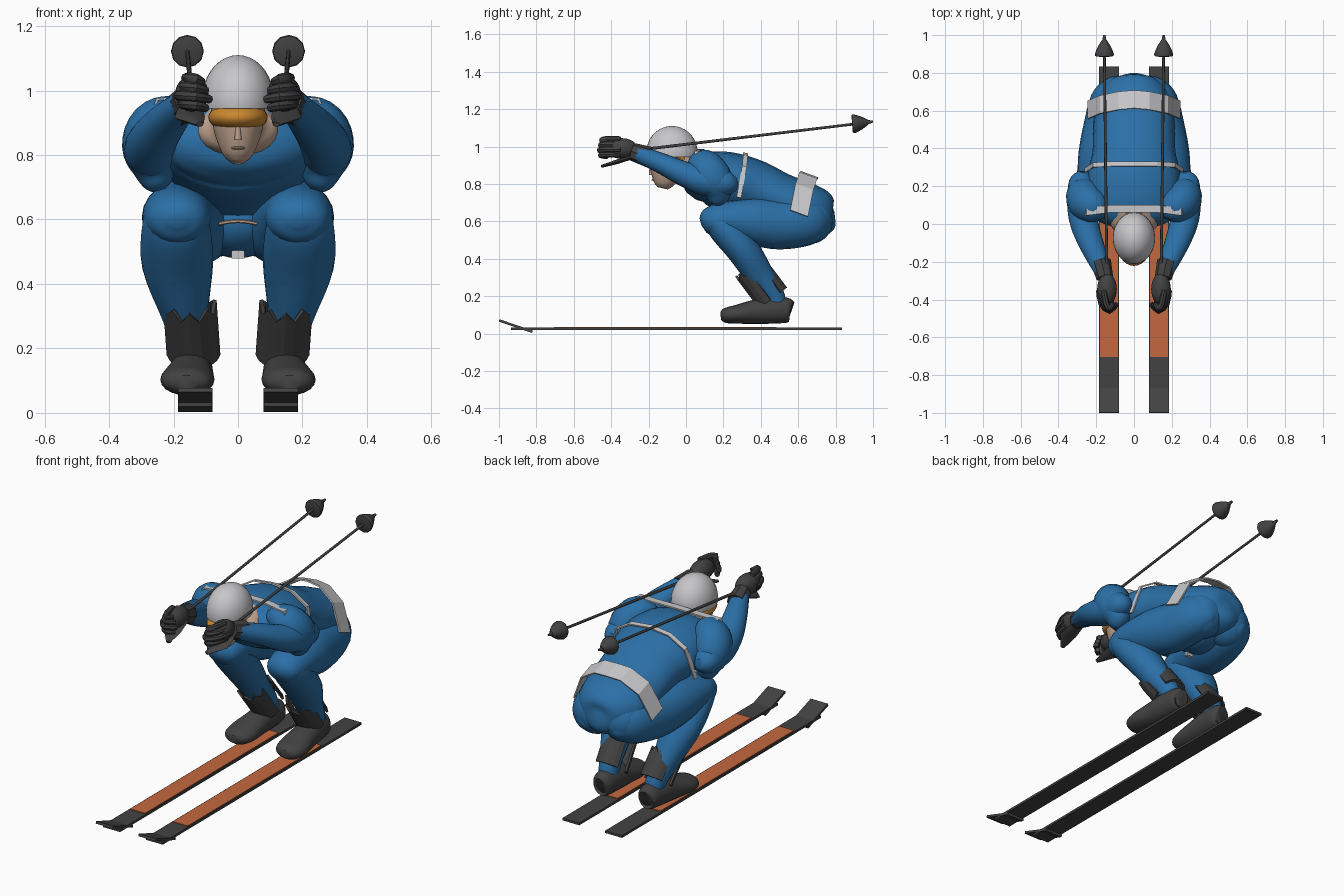
import bpy, bmesh, math
from mathutils import Vector, Matrix

if "Cube" in bpy.data.objects:
    bpy.data.objects.remove(bpy.data.objects["Cube"])


def material(name, *rgb):
    m = bpy.data.materials.new(name)
    m.use_nodes = True
    color = (*rgb, 1)
    m.diffuse_color = color
    m.node_tree.nodes["Principled BSDF"].inputs["Base Color"].default_value = color
    return m


BLUE = material("suit blue", .024, .162, .39)
DARK = material("dark grey", .055, .055, .055)
ORANGE = material("deck orange", .55, .14, .05)
AMBER = material("goggle amber", .6, .25, .03)
PALE = material("pale grey", .57, .57, .59)
SKIN = material("skin", .52, .36, .27)


def finish(name, bm, mat, smooth=True):
    bmesh.ops.recalc_face_normals(bm, faces=bm.faces)
    mesh = bpy.data.meshes.new(name)
    bm.to_mesh(mesh)
    bm.free()
    mesh.materials.append(mat)
    ob = bpy.data.objects.new(name, mesh)
    bpy.context.collection.objects.link(ob)
    if smooth:
        bpy.ops.object.select_all(action="DESELECT")
        ob.select_set(True)
        bpy.context.view_layer.objects.active = ob
        bpy.ops.object.shade_smooth_by_angle(angle=math.radians(40))
    return ob


def spline(rows, steps):
    """Smooth interpolation through rows of x, y, z, half width, half depth."""
    out = []
    for i in range(len(rows) - 1):
        a, b = rows[max(i - 1, 0)], rows[i]
        c, d = rows[i + 1], rows[min(i + 2, len(rows) - 1)]
        for k in range(steps):
            t = k / steps
            out.append([q + t * ((r - p) + t * ((2*p - 5*q + 4*r - s) + t * (3*(q - r) + s - p))) / 2
                        for p, q, r, s in zip(a, b, c, d)])
    return out + [rows[-1]]


def loft(name, rows, mat, side=1, axis="X", steps=4, sides=20):
    """Elliptical rings swept along a path, mirrored when side is -1."""
    ref = Vector((axis == "X", axis == "Y", axis == "Z"))
    rows = spline([(r[0] * side, *r[1:]) for r in rows], steps)
    pts = [Vector(r[:3]) for r in rows]
    bm = bmesh.new()
    rings = []
    for i, r in enumerate(rows):
        t = (pts[min(i + 1, len(pts) - 1)] - pts[max(i - 1, 0)]).normalized()
        u = (ref - t * ref.dot(t)).normalized()
        v = t.cross(u)
        angles = [math.tau * k / sides for k in range(sides)]
        rings.append([bm.verts.new(pts[i] + u * r[3] * math.cos(a) + v * r[4] * math.sin(a))
                      for a in angles])
    for a, b in zip(rings, rings[1:]):
        for k in range(sides):
            n = (k + 1) % sides
            bm.faces.new((a[k], a[n], b[n], b[k]))
    bm.faces.new(rings[0])
    bm.faces.new(rings[-1])
    return finish(name, bm, mat)


def rod(name, start, end, r1, r2, mat, sides=12):
    start, end = Vector(start), Vector(end)
    d = end - start
    place = Matrix.Translation((start + end) / 2) @ d.to_track_quat("Z", "Y").to_matrix().to_4x4()
    bm = bmesh.new()
    bmesh.ops.create_cone(bm, cap_ends=True, segments=sides, radius1=r1, radius2=r2,
                          depth=d.length, matrix=place)
    return finish(name, bm, mat)


def ball(name, center, radii, mat, floor=None):
    bm = bmesh.new()
    bmesh.ops.create_uvsphere(bm, u_segments=28, v_segments=18, radius=1,
                              matrix=Matrix.Translation(center) @ Matrix.Diagonal((*radii, 1)))
    if floor is not None:
        bmesh.ops.bisect_plane(bm, geom=bm.verts[:] + bm.edges[:] + bm.faces[:],
                               plane_co=(0, 0, floor), plane_no=(0, 0, -1), clear_outer=True)
        bmesh.ops.holes_fill(bm, edges=[e for e in bm.edges if e.is_boundary])
    return finish(name, bm, mat)


def box(name, center, size, mat, tilt=0):
    bm = bmesh.new()
    place = Matrix.Translation(center) @ Matrix.Rotation(tilt, 4, "X") @ Matrix.Diagonal((*size, 1))
    bmesh.ops.create_cube(bm, size=1, matrix=place)
    return finish(name, bm, mat, smooth=False)


def sheet(name, pairs, mat, thickness):
    """Thin band of quads between pairs of points."""
    bm = bmesh.new()
    cols = [(bm.verts.new(p), bm.verts.new(q)) for p, q in pairs]
    for a, b in zip(cols, cols[1:]):
        bm.faces.new((a[0], b[0], b[1], a[1]))
    mod = finish(name, bm, mat, smooth=False).modifiers.new("thickness", "SOLIDIFY")
    mod.thickness = thickness
    mod.offset = 0


def strap(name, half, width):
    """Symmetrical band over the back; half runs from the middle outward."""
    line = [(-x, y, z) for x, y, z in half[:0:-1]] + half
    sheet(name, [(p, Vector(p) + Vector(width)) for p in line], PALE, .008)


def guard(name, side, middle, spread, count, reach):
    """Jagged-topped panel wrapped around the shin."""
    low, high = Vector((.138 * side, .465, .19)), Vector((.15 * side, .338, .36))
    t = (high - low).normalized()
    u = Vector((1, 0, 0))
    v = t.cross(u)
    pairs = []
    for k in range(count + 1):
        a = math.radians(middle + spread * (2 * k / count - 1))
        out = u * math.cos(a) * .079 + v * math.sin(a) * .088
        pairs.append((low + out, low.lerp(high, reach * (.84 if k % 2 else 1)) + out))
    sheet(name, pairs, DARK, .012)


# Torso, from seat to collar
loft("torso", [(0, .797, .62, .02, .03), (0, .775, .62, .1, .09), (0, .72, .635, .165, .13),
               (0, .63, .665, .205, .145), (0, .5, .72, .215, .14), (0, .38, .77, .22, .152),
               (0, .28, .8, .243, .158), (0, .19, .82, .245, .155), (0, .1, .832, .24, .138),
               (0, .035, .82, .21, .11), (0, -.003, .81, .14, .065),
               (0, -.015, .808, .04, .02)], BLUE)
ball("pelvis", (0, .55, .6), (.14, .17, .12), BLUE)
loft("waist_gap", [(-.11, .36, .575, .006, .006), (0, .335, .595, .006, .006),
                   (.11, .36, .575, .006, .006)], SKIN, axis="Z", sides=6)
box("buckle", (0, .455, .492), (.04, .02, .025), PALE)

# Neck, face, goggles and helmet
loft("neck", [(0, -.1, .9, .06, .06), (0, -.05, .885, .085, .07), (0, -.01, .872, .122, .075),
              (0, .07, .88, .14, .088)], SKIN)
loft("face", [(0, -.125, .777, .02, .028), (0, -.12, .8, .046, .053), (0, -.11, .85, .067, .08),
              (0, -.1, .9, .08, .098), (0, -.09, .95, .085, .1)], SKIN)
rod("nose", (0, -.188, .848), (0, -.188, .89), .011, .007, SKIN)
ball("lips", (0, -.163, .822), (.024, .022, .006), SKIN)
ball("goggles", (0, -.1, .917), (.092, .122, .047), AMBER)
ball("helmet", (0, -.075, .97), (.112, .137, .14), PALE, floor=.944)

# Reflective straps
strap("hip_band", [(0, .612, .866), (.08, .605, .86), (.178, .585, .8), (.243, .557, .66)],
      (0, .095, -.035))
strap("back_strap", [(0, .305, .965), (.12, .305, .952), (.215, .3, .895), (.258, .27, .73)],
      (0, .025, -.005))
strap("shoulder_strap", [(0, .06, .982), (.13, .06, .98), (.25, .045, .973), (.272, .045, .92)],
      (0, .04, 0))

for side, label in ((1, "left"), (-1, "right")):
    # Leg and seat
    ball(label + "_buttock", (.085 * side, .665, .605), (.12, .12, .125), BLUE)
    loft(label + "_thigh", [(.08, .76, .6, .02, .03), (.09, .74, .595, .065, .08),
                            (.115, .66, .595, .113, .122), (.145, .5, .585, .125, .135),
                            (.175, .36, .6, .12, .125), (.188, .24, .61, .11, .1),
                            (.188, .15, .605, .1, .085), (.188, .1, .6, .075, .06),
                            (.188, .078, .595, .025, .02)], BLUE, side)
    loft(label + "_shin", [(.19, .125, .645, .03, .02), (.19, .14, .63, .085, .05),
                           (.192, .195, .575, .106, .085),
                           (.187, .3, .455, .11, .088), (.165, .395, .31, .074, .076),
                           (.148, .465, .21, .056, .06), (.142, .49, .14, .05, .05)], BLUE, side)
    guard(label + "_shin_guard", side, -90, 80, 8, 1)
    guard(label + "_calf_guard", side, 90, 55, 6, .75)
    loft(label + "_boot", [(.14, .562, .123, .03, .045), (.14, .545, .125, .055, .066),
                           (.145, .45, .125, .068, .072), (.15, .36, .115, .074, .064),
                           (.157, .27, .103, .084, .05), (.16, .21, .097, .07, .04),
                           (.16, .186, .095, .035, .022)], DARK, side)

    # Arm
    loft(label + "_upper_arm", [(.14, .07, .91, .03, .03), (.19, .085, .91, .08, .075),
                                (.245, .11, .88, .1, .095), (.268, .15, .82, .1, .092),
                                (.258, .17, .755, .075, .068), (.25, .17, .71, .05, .045),
                                (.245, .17, .69, .02, .02)], BLUE, side, axis="Y")
    loft(label + "_forearm", [(.272, .275, .81, .025, .025), (.275, .23, .805, .068, .065),
                              (.274, .11, .815, .08, .08), (.262, 0, .85, .075, .068),
                              (.22, -.12, .905, .064, .056), (.165, -.25, .96, .045, .045)],
         BLUE, side)

    # Glove with curled fingers
    loft(label + "_cuff", [(.175, -.2, .945, .054, .056), (.155, -.285, .972, .045, .048)],
         DARK, side, steps=1, sides=8)
    ball(label + "_palm", (.143 * side, -.345, .99), (.052, .085, .055), DARK)
    for i in range(4):
        z = .958 + .027 * i
        inset = .012 * abs(i - 1)
        loft(f"{label}_finger_{i + 1}", [(.185 - inset, -.35, z, .016, .016),
                                         (.172 - inset, -.42, z, .017, .017),
                                         (.13, -.46 + inset / 2, z - .004, .017, .017),
                                         (.088 + inset, -.42, z - .012, .013, .013)],
             DARK, side, axis="Z", sides=8, steps=2)
    loft(label + "_wrist_flap", [(.15, -.27, .95, .035, .012), (.15, -.37, .918, .048, .012),
                                 (.118, -.45, .895, .012, .008)], DARK, side, steps=1, sides=8)

    # Pole with basket and spike
    rod(label + "_pole", (.142 * side, -.45, .958), (.157 * side, .92, 1.123), .008, .007, DARK)
    loft(label + "_basket", [(.157, .888, 1.121, .044, .044), (.157, .898, 1.122, .051, .051),
                             (.157, .94, 1.127, .034, .034), (.157, .975, 1.131, .012, .012)],
         DARK, side, steps=2, sides=12)
    rod(label + "_spike", (.157 * side, .96, 1.129), (.157 * side, 1, 1.134), .013, .006, DARK)

    # Ski with coloured deck and raised tip
    x = .133 * side
    box(label + "_ski", (x, -.05, .026), (.105, 1.77, .013), DARK)
    box(label + "_ski_deck", (x, -.11, .034), (.094, 1.19, .005), ORANGE)
    box(label + "_ski_tip", (x, -.91, .04), (.107, .188, .013), DARK, tilt=-.33)
